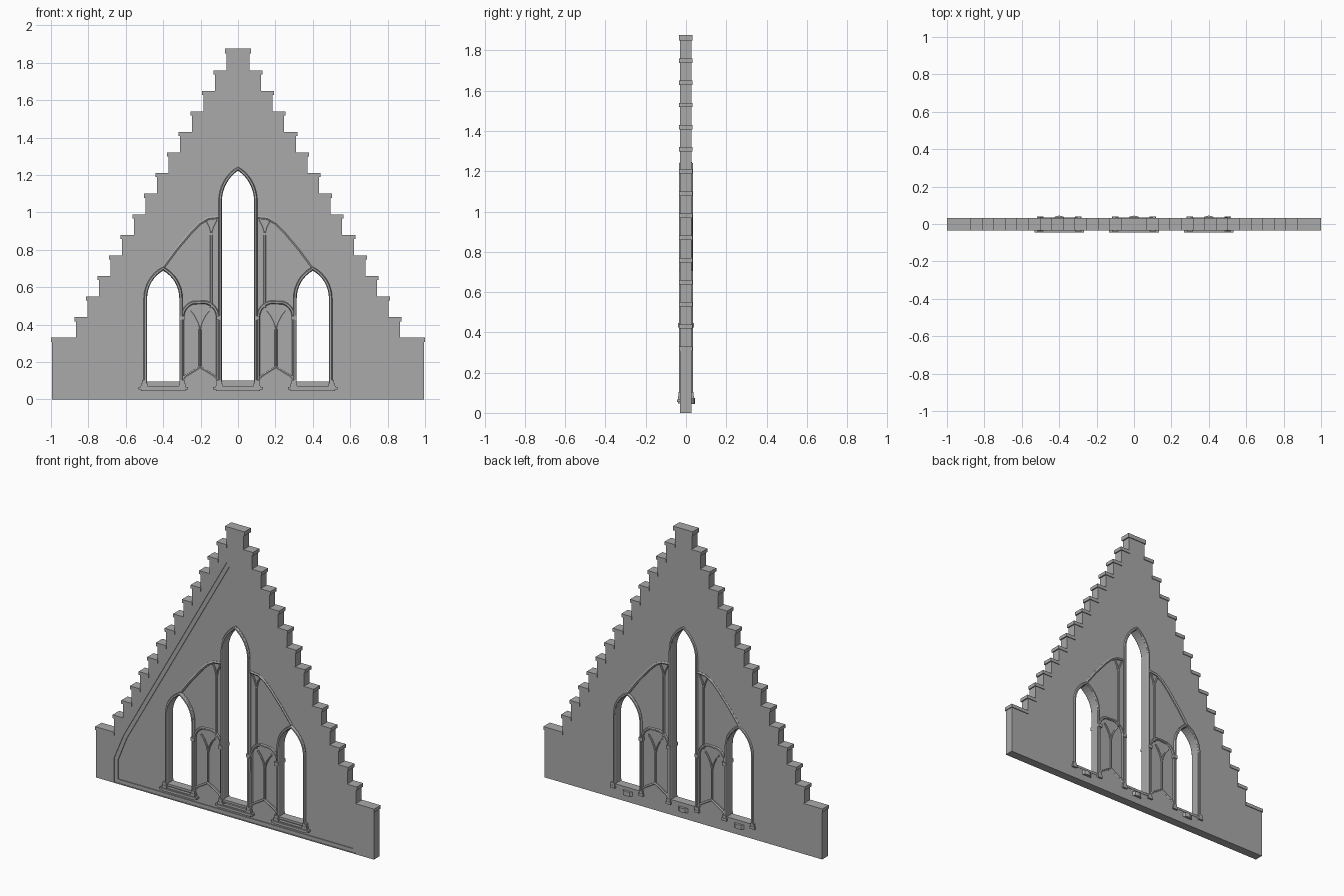
import bpy, bmesh, math

cube = bpy.data.objects.get("Cube")
if cube:
    bpy.data.objects.remove(cube, do_unlink=True)

stone = bpy.data.materials.new("grey stone")
stone.use_nodes = True
GREY = (0.4, 0.4, 0.4, 1)
stone.diffuse_color = GREY
stone.node_tree.nodes["Principled BSDF"].inputs["Base Color"].default_value = GREY

FRONT, BACK = -0.03, 0.027     # wall faces
PANEL = -0.019                 # recessed front panel
WINDOWS = {"left": (0.4, 0.09, 0.54, 0.70, 0.093),
           "centre": (0, 0.095, 1.06, 1.235, 0.093),
           "right": (-0.4, 0.09, 0.54, 0.70, 0.093)}


def finish(name, bm):
    bmesh.ops.recalc_face_normals(bm, faces=bm.faces)
    mesh = bpy.data.meshes.new(name)
    bm.to_mesh(mesh)
    bm.free()
    mesh.materials.append(stone)
    obj = bpy.data.objects.new(name, mesh)
    bpy.context.collection.objects.link(obj)
    return obj


def slab(name, outline, y0, y1):
    """Extrude an (x, z) outline between two depths."""
    bm = bmesh.new()
    face = bm.faces.new([bm.verts.new((x, y0, z)) for x, z in outline])
    new = bmesh.ops.extrude_face_region(bm, geom=[face])["geom"]
    bmesh.ops.translate(bm, vec=(0, y1 - y0, 0),
                        verts=[v for v in new if isinstance(v, bmesh.types.BMVert)])
    return finish(name, bm)


def box(name, x0, x1, y0, y1, z0, z1):
    return slab(name, [(x0, z0), (x1, z0), (x1, z1), (x0, z1)], y0, y1)


def bar(name, path, y, radius, sides=1):
    """Round moulding along an (x, z) path."""
    curve = bpy.data.curves.new(name, "CURVE")
    curve.dimensions = "3D"
    curve.bevel_depth, curve.bevel_resolution = radius, sides
    curve.use_fill_caps = True
    spline = curve.splines.new("POLY")
    spline.points.add(len(path) - 1)
    for point, (x, z) in zip(spline.points, path):
        point.co = (x, y, z, 1)
    obj = bpy.data.objects.new(name, curve)
    bpy.context.collection.objects.link(obj)
    curve.materials.append(stone)
    bpy.ops.object.select_all(action="DESELECT")
    obj.select_set(True)
    bpy.context.view_layer.objects.active = obj
    bpy.ops.object.convert(target="MESH")
    bpy.ops.object.shade_smooth_by_angle(angle=math.radians(50))


def arch(cx, base, spring, apex, w, steps=8):
    """Pointed arch outline from left foot over the apex to right foot."""
    h = apex - spring
    r = (w * w + h * h) / (2 * w)
    top = math.asin(h / r)
    half = [(w - r + r * math.cos(top * i / steps),
             spring + r * math.sin(top * i / steps)) for i in range(steps + 1)]
    half = [(w, base)] + half
    return [(cx - x, z) for x, z in half] + [(cx + x, z) for x, z in half[-2::-1]]


def symmetric(half):
    return half + [(-x, z) for x, z in reversed(half)]


def cut(target, cutter):
    cutter.hide_render = True
    mod = target.modifiers.new("cut", "BOOLEAN")
    mod.operation, mod.solver, mod.object = "DIFFERENCE", "EXACT", cutter
    bpy.context.view_layer.objects.active = target
    bpy.ops.object.modifier_apply(modifier=mod.name)
    bpy.data.objects.remove(cutter, do_unlink=True)


# Stepped wall and its capping stones
steps = [(0.995, 0.33)] + [(0.867 - 0.062 * i, 0.44 + 0.11 * i) for i in range(14)]
profile = [(-0.995, 0)]
for i, (x, z) in enumerate(steps):
    profile.append((-x, z - 0.01))
    if i < len(steps) - 1:
        inner = steps[i + 1][0]
        profile.append((-inner, z - 0.01))
        for side in (-1, 1):
            a, b = sorted((side * (x + 0.008 - 0.003 * (i == 0)), side * (inner - 0.003)))
            box("step_cap", a, b, FRONT - 0.004, BACK + 0.005, z - 0.022, z)
wall = slab("gable_wall", symmetric(profile), FRONT, BACK)
box("top_cap", -0.07, 0.07, FRONT - 0.004, BACK + 0.005, 1.85, 1.877)

# Two-stage recess of the front field
cut(wall, slab("outer_recess", symmetric(
    [(-0.868, 0.004), (-0.868, 0.16), (-0.80, 0.325), (-0.06, 1.643)]), -0.1, -0.025))
cut(wall, slab("inner_recess", symmetric(
    [(-0.842, 0.028), (-0.842, 0.155), (-0.78, 0.31), (-0.045, 1.617)]), -0.1, PANEL))

# Shallow blind panels between the windows, front and back
vault = [(0.4, 0.705), (0.33, 0.80), (0.25, 0.895), (0.205, 0.94),
         (0.16, 0.967), (0.09, 0.975)]
gable = [(0.105, 0.10), (0.125, 0.125), (0.165, 0.15), (0.203, 0.172),
         (0.24, 0.15), (0.28, 0.125), (0.30, 0.10)]
for side in (-1, 1):
    outline = [(side * x, z) for x, z in vault + gable + [(0.30, 0.54), (0.36, 0.66)]]
    for y0, y1 in ((-0.1, PANEL + 0.007), (BACK - 0.007, 0.1)):
        cut(wall, slab("blind_recess", outline, y0, y1))

# Window openings, frames and sills
for name, (cx, base, spring, apex, w) in WINDOWS.items():
    cut(wall, slab("opening", arch(cx, base, spring, apex - 0.005, w), -0.1, 0.1))
    # jamb lining, thicker than the recessed panels
    lining = slab(name + "_window_lining",
                  arch(cx, base - 0.01, spring, apex + 0.01, w + 0.008), -0.027, BACK + 0.002)
    cut(lining, slab("opening", arch(cx, base + 0.005, spring, apex - 0.012, w - 0.006),
                     -0.1, 0.1))
    for y in (-0.028, BACK):
        bar(name + "_window_roll", arch(cx, base, spring, apex, w + 0.002), y, 0.009)
        # bases and capitals of the slim side shafts
        for s in (-1, 1):
            x = cx + s * (w + 0.008)
            box(name + "_shaft_base", x - 0.017, x + 0.017, y - 0.012, y + 0.012, 0.068, 0.085)
            box(name + "_shaft_plinth", x - 0.013, x + 0.013, y - 0.01, y + 0.01, 0.085, 0.103)
            if cx == 0 or s * cx < 0:
                box(name + "_capital", x - 0.014, x + 0.014, y - 0.012, y + 0.012, 0.425, 0.447)
    box(name + "_sill", cx - 0.133, cx + 0.133, -0.045, -0.015, 0.054, 0.066)
    box(name + "_sill_lower", cx - 0.118, cx + 0.118, -0.039, -0.015, 0.046, 0.054)
    box(name + "_sill_upper", cx - 0.12, cx + 0.12, -0.038, -0.015, 0.066, 0.073)
    # small faceted bracket under the sill at the back
    bracket = bmesh.new()
    ring = [(-0.04, 0.02), (0.04, 0.02), (0.022, 0.04), (0, 0.045), (-0.022, 0.04)]
    face = bracket.faces.new([bracket.verts.new((cx + x, y, 0.045)) for x, y in ring])
    new = bmesh.ops.extrude_face_region(bracket, geom=[face])["geom"]
    bmesh.ops.translate(bracket, vec=(0, 0, 0.028),
                        verts=[v for v in new if isinstance(v, bmesh.types.BMVert)])
    finish(name + "_back_bracket", bracket)

# Blind tracery, mirrored left and right, front and back
tracery = {
    "vault_rib": (vault, 0.010),
    "blind_arch": (arch(0.203, 0.10, 0.44, 0.52, 0.094), 0.009),
    "foot_gable": (gable, 0.009),
    "lower_mullion": ([(0.203, 0.17), (0.203, 0.38)], 0.007),
    "upper_mullion": ([(0.143, 0.49), (0.143, 0.89)], 0.007),
}
for s in (-1, 1):
    tracery["lower_branch" + str(s)] = (
        [(0.203, 0.37), (0.203 + s * 0.01, 0.41), (0.203 + s * 0.03, 0.45),
         (0.203 + s * 0.05, 0.475)], 0.006)
    tracery["upper_branch" + str(s)] = (
        [(0.143, 0.88), (0.143 + s * 0.01, 0.92), (0.143 + s * 0.03, 0.96)], 0.006)
for name, (path, radius) in tracery.items():
    for side in (-1, 1):
        for y in (PANEL + 0.003, BACK - 0.004):
            bar(name.rstrip("-1"), [(side * x, z) for x, z in path], y, radius)
